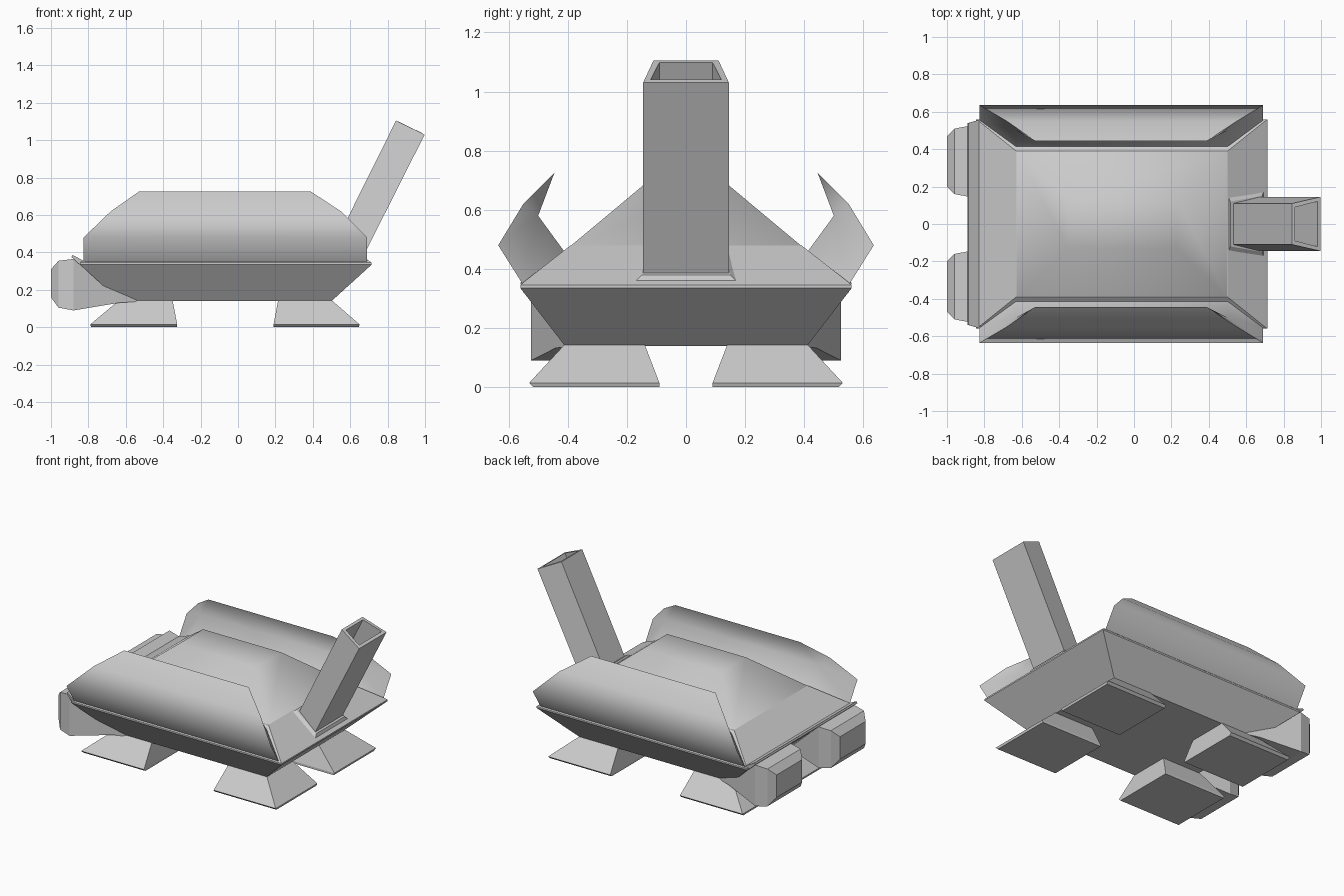
import bpy
import bmesh
import math

if "Cube" in bpy.data.objects:
    bpy.data.objects.remove(bpy.data.objects["Cube"], do_unlink=True)

grey = bpy.data.materials.new("plain grey")
grey.use_nodes = True
GREY = (0.6, 0.6, 0.6, 1)
grey.diffuse_color = GREY
grey.node_tree.nodes["Principled BSDF"].inputs["Base Color"].default_value = GREY


def finish(name, bm, smooth=None):
    bmesh.ops.recalc_face_normals(bm, faces=bm.faces[:])
    mesh = bpy.data.meshes.new(name)
    bm.to_mesh(mesh)
    bm.free()
    mesh.materials.append(grey)
    ob = bpy.data.objects.new(name, mesh)
    bpy.context.collection.objects.link(ob)
    if smooth:
        bpy.ops.object.select_all(action="DESELECT")
        ob.select_set(True)
        bpy.context.view_layer.objects.active = ob
        bpy.ops.object.shade_smooth_by_angle(angle=math.radians(smooth))
    return ob


def loft(name, rings, smooth=None):
    """Join rings of equal length and cap both ends."""
    bm = bmesh.new()
    loops = [[bm.verts.new(p) for p in ring] for ring in rings]
    for a, b in zip(loops, loops[1:]):
        for i in range(len(a)):
            j = (i + 1) % len(a)
            bm.faces.new((a[i], a[j], b[j], b[i]))
    bm.faces.new(loops[0])
    bm.faces.new(loops[-1])
    return finish(name, bm, smooth)


def level(x0, x1, y0, y1, z):
    return [(x0, y0, z), (x1, y0, z), (x1, y1, z), (x0, y1, z)]


def upright(x, y0, y1, z0, z1):
    return [(x, y0, z0), (x, y1, z0), (x, y1, z1), (x, y0, z1)]


def slanted(xa, za, ya, xb, zb, yb):
    """Leaning trapezoid between an outer edge a and an inner edge b."""
    return [(xa, -ya, za), (xa, ya, za), (xb, yb, zb), (xb, -yb, zb)]


# Hull with a thin rim and a sloping deck
loft("hull", [level(x0, x1, -y, y, z) for x0, x1, y, z in (
    (-0.63, 0.5, 0.41, 0.14), (-0.845, 0.715, 0.56, 0.335),
    (-0.845, 0.715, 0.56, 0.345), (-0.83, 0.70, 0.55, 0.355),
    (-0.63, 0.5, 0.39, 0.48))])

# Softly shaded raised roof
loft("roof", [level(-0.63, 0.5, -0.39, 0.39, 0.478),
              level(-0.35, 0.23, -0.13, 0.13, 0.695)], 60)

# Raised rim at the end with the lamps
rim = ((-0.83, 0.32, 0.55), (-0.89, 0.375, 0.54),
       (-0.885, 0.387, 0.54), (-0.82, 0.352, 0.56))
loft("end_rim", [[(x, s * y, z) for x, z, y in rim] for s in (-1, 1)])

# Curved side guards: y, z, left x, right x
guard = ((0.55, 0.345, -0.825, 0.69), (0.635, 0.48, -0.825, 0.69),
         (0.55, 0.62, -0.68, 0.55), (0.445, 0.725, -0.53, 0.39),
         (0.5, 0.58, -0.63, 0.5), (0.405, 0.45, -0.63, 0.5))
for side, s in (("left", 1), ("right", -1)):
    bm = bmesh.new()
    ends = [[bm.verts.new((p[k], s * p[0], p[1])) for p in guard] for k in (2, 3)]
    a, b = ends
    for i in range(len(guard)):
        j = (i + 1) % len(guard)
        bm.faces.new((a[i], a[j], b[j], b[i]))
    for e in ends:
        for face in ((0, 1, 4, 5), (1, 2, 4), (2, 3, 4)):
            bm.faces.new([e[i] for i in face])
    finish("guard_" + ("back" if s > 0 else "front"), bm, 66)

# Hollow leaning chimney and its collar
loft("chimney", [slanted(0.645, 0.33, 0.145, 0.49, 0.39, 0.11),
                 slanted(0.998, 1.03, 0.145, 0.845, 1.105, 0.11),
                 slanted(0.98, 1.04, 0.12, 0.862, 1.098, 0.09),
                 slanted(0.83, 0.74, 0.12, 0.712, 0.798, 0.09)])
loft("chimney_collar", [slanted(0.695, 0.35, 0.18, 0.505, 0.47, 0.15),
                        slanted(0.685, 0.38, 0.15, 0.515, 0.485, 0.12)])

for s, where in ((-1, "front"), (1, "back")):
    # Faceted lamps tapering under the hull
    loft("lamp_" + where, [upright(x, s * y0, s * y1, z0, z1) for x, y0, y1, z0, z1 in (
        (-1.0, 0.2, 0.47, 0.16, 0.31), (-0.96, 0.16, 0.51, 0.105, 0.355),
        (-0.88, 0.145, 0.525, 0.09, 0.365), (-0.62, 0.2, 0.44, 0.133, 0.3),
        (-0.44, 0.27, 0.38, 0.137, 0.2))])
    # Flared feet, wider on the outer sides
    for end, x0, x1, b0, b1 in (("left", 0.215, 0.5, 0.19, 0.65),
                                ("right", -0.35, -0.635, -0.325, -0.79)):
        d = 0.015 if end == "left" else -0.015
        loft("foot_" + where + "_" + end, [
            level(b0, b1 - d / 3, s * 0.09, s * 0.515, 0),
            level(b0, b1, s * 0.09, s * 0.53, 0.015),
            level(x0, x1, s * 0.14, s * 0.41, 0.145)])
